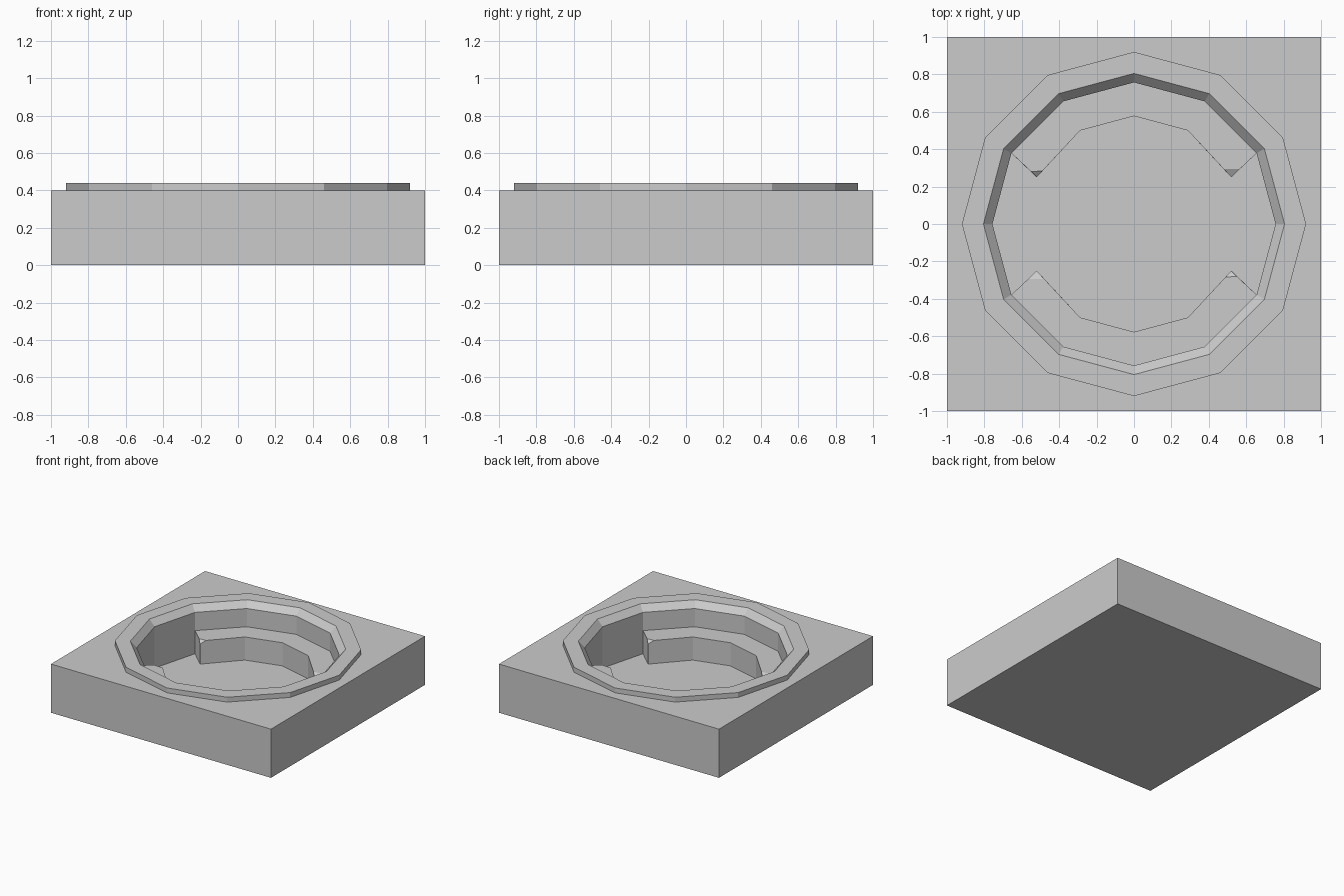
import bpy, bmesh
from math import cos, sin, pi

if "Cube" in bpy.data.objects:
    bpy.data.objects.remove(bpy.data.objects["Cube"])

FLOOR, BENCH = 0.05, 0.24


def finish(name, bm):
    bmesh.ops.recalc_face_normals(bm, faces=bm.faces)
    mesh = bpy.data.meshes.new(name)
    bm.to_mesh(mesh)
    bm.free()
    obj = bpy.data.objects.new(name, mesh)
    bpy.context.collection.objects.link(obj)
    return obj


def polar(r, deg, z):
    return (r * cos(deg * pi / 180), r * sin(deg * pi / 180), z)


def skin(bm, a, b):
    n = len(a)
    for i in range(n):
        j = (i + 1) % n
        bm.faces.new((a[i], a[j], b[j], b[i]))


# Square block with a twelve-sided raised rim and sunken basin
bm = bmesh.new()
corners = [(-1, -1), (1, -1), (1, 1), (-1, 1)]
base = [bm.verts.new((x, y, 0)) for x, y in corners]
deck = [bm.verts.new((x, y, 0.4)) for x, y in corners]
bm.faces.new(base)
skin(bm, base, deck)

profile = [(0.92, 0.4), (0.92, 0.44), (0.805, 0.44), (0.757, 0.39), (0.757, FLOOR)]
rings = [[bm.verts.new(polar(r, 30 * i, z)) for i in range(12)] for r, z in profile]
for lower, upper in zip(rings, rings[1:]):
    skin(bm, lower, upper)
bm.faces.new(rings[-1])

# Deck surface between the square edge and the rim: three faces per corner
for k, (x, y) in enumerate(corners):
    first = (6 + 3 * k) % 12
    arc = [rings[0][(first + i) % 12] for i in range(4)]
    for p, q in zip(arc, arc[1:]):
        bm.faces.new((deck[k], p, q))
    bm.faces.new((deck[k], arc[-1], deck[(k + 1) % 4]))
finish("basin_block", bm)


# Curved bench with chipped tips, one on each side of the basin
def bench(name, s):
    bm = bmesh.new()

    def v(x, y, z):
        return bm.verts.new((s * x, s * y, z))

    outer = [v(*polar(0.757, a, BENCH)) for a in (30, 60, 90, 120, 150)]
    inner = [v(*polar(0.577, a, BENCH)) for a in (120, 90, 60)]
    inner_low = [v(*polar(0.577, a, FLOOR)) for a in (120, 90, 60)]
    chips = []
    for side, end, front in ((-1, (0.55, 0.28), (0.489, 0.284)),
                             (1, (0.565, 0.293), (0.48, 0.294))):
        chips.append((v(side * end[0], end[1], BENCH), v(side * front[0], front[1], BENCH),
                      v(side * 0.52, 0.25, 0.215), v(side * 0.52, 0.25, FLOOR)))
    (le, lf, lt, lb), (re, rf, rt, rb) = chips
    bm.faces.new(outer + [le, lf] + inner + [rf, re])
    for (e, f, t, b), wall, near, near_low in ((chips[0], outer[-1], inner[0], inner_low[0]),
                                               (chips[1], outer[0], inner[-1], inner_low[-1])):
        wall_low = bm.verts.new((wall.co.x, wall.co.y, FLOOR))
        bm.faces.new((e, f, t))
        bm.faces.new((wall, e, t, b, wall_low))
        bm.faces.new((t, f, near, near_low, b))
    for i in range(2):
        bm.faces.new((inner[i], inner[i + 1], inner_low[i + 1], inner_low[i]))
    obj = finish(name, bm)
    # Keep the open shell facing upwards
    top = max(obj.data.polygons, key=lambda p: p.area)
    if top.normal.z < 0:
        obj.data.flip_normals()


bench("back_bench", 1)
bench("front_bench", -1)
